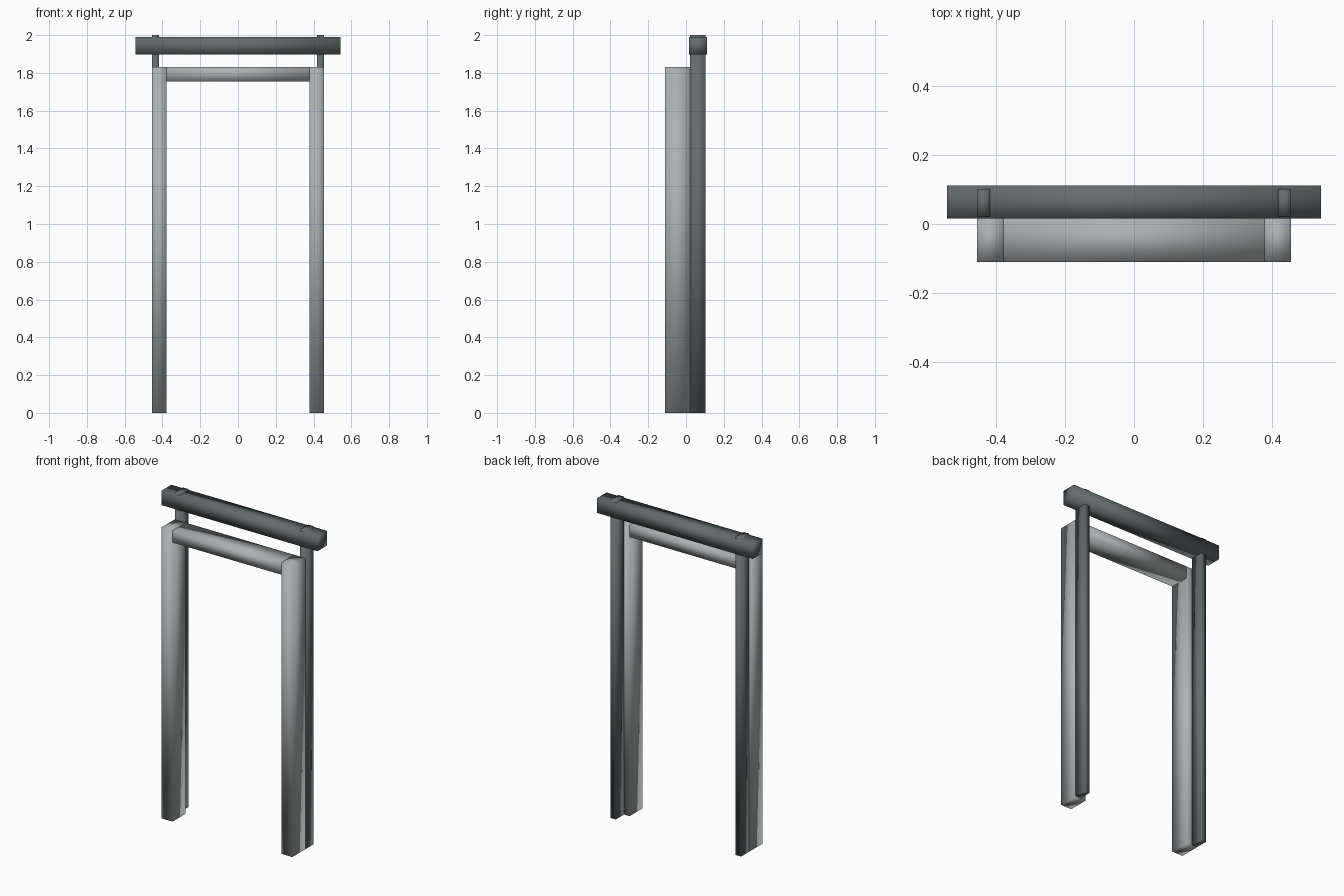
import bpy
import bmesh
from mathutils import Vector

cube = bpy.data.objects.get("Cube")
if cube:
    bpy.data.objects.remove(cube, do_unlink=True)


def make_material(name, rgb):
    mat = bpy.data.materials.new(name)
    mat.use_nodes = True
    colour = (*rgb, 1.0)
    mat.diffuse_color = colour
    mat.node_tree.nodes["Principled BSDF"].inputs["Base Color"].default_value = colour
    return mat


def box(name, low, high, mat):
    """Smooth-shaded box between two opposite corners."""
    low, high = Vector(low), Vector(high)
    bm = bmesh.new()
    bmesh.ops.create_cube(bm, size=1.0)
    for v in bm.verts:
        v.co = (low + high) / 2 + v.co * (high - low)
    for f in bm.faces:
        f.smooth = True
    mesh = bpy.data.meshes.new(name)
    bm.to_mesh(mesh)
    bm.free()
    mesh.materials.append(mat)
    obj = bpy.data.objects.new(name, mesh)
    bpy.context.collection.objects.link(obj)
    return obj


light_grey = make_material("light grey", (0.42, 0.44, 0.45))
dark_grey = make_material("dark grey", (0.13, 0.148, 0.153))

OUTER, INNER = 0.455, 0.378      # door frame half widths
FRONT, BACK = -0.11, 0.02        # door frame depth
FRAME_TOP, LINTEL_BOTTOM = 1.83, 1.755
POST_INNER = 0.417

# Pillars of the front frame and slim posts behind them
for side, s in (("left", 1), ("right", -1)):
    xs = sorted((s * INNER, s * OUTER))
    box(side + "_pillar", (xs[0], FRONT, 0), (xs[1], BACK, FRAME_TOP), light_grey)
    xs = sorted((s * POST_INNER, s * OUTER))
    box(side + "_back_post", (xs[0], BACK + 0.002, 0), (xs[1], 0.102, 2), dark_grey)

# Lintel between the pillars
box("lintel", (-INNER, FRONT, LINTEL_BOTTOM), (INNER, BACK, FRAME_TOP), light_grey)

# Long overhanging beam, pierced by the post tops
box("top_beam", (-0.542, 0.016, 1.898), (0.542, 0.111, 1.99), dark_grey)
